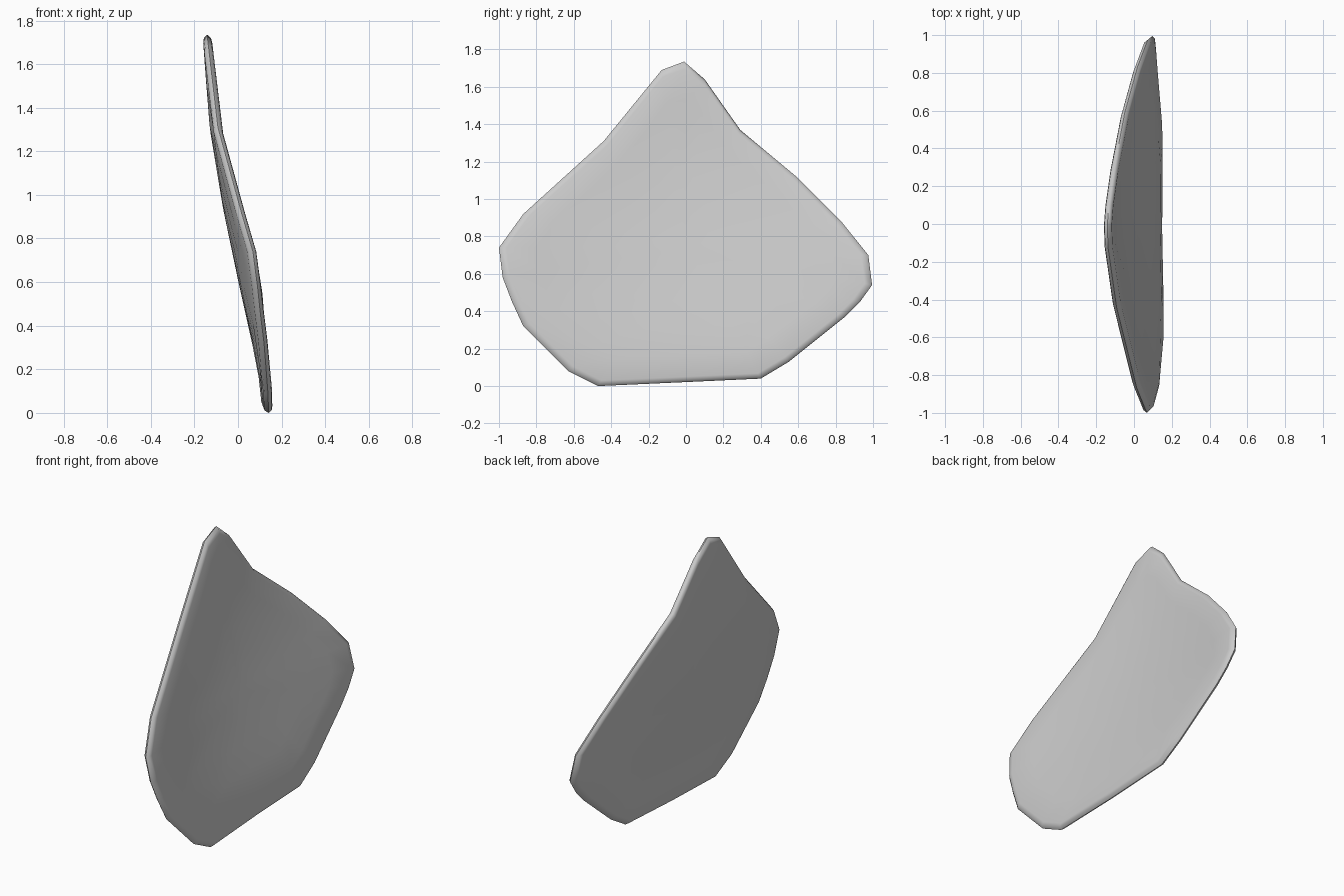
import bpy, bmesh, math

cube = bpy.data.objects.get("Cube")
if cube:
    bpy.data.objects.remove(cube, do_unlink=True)

# Outline of the plate as (y, z), counter-clockwise from the lower front corner
OUTLINE = [(-.47, 0), (-.03, .02), (.4, .04), (.55, .13), (.85, .37), (.93, .45),
           (.995, .54), (.975, .7), (.83, .88), (.59, 1.12), (.29, 1.37), (.1, 1.64),
           (-.01, 1.735), (-.13, 1.69), (-.44, 1.31), (-.87, .92), (-1, .74),
           (-.98, .58), (-.93, .45), (-.87, .32), (-.63, .08)]
CENTRE = (0, .75)

# Lean of the centre line and strength of the sideways curl, by height
LEAN = [(0, .133), (.2, .113), (.6, .024), (.93, -.045), (1.3, -.107), (1.74, -.142)]
CURL = [(0, .03), (.35, .045), (.7, .073), (1.1, .08), (1.74, .08)]


def sample(table, z):
    z = max(table[0][0], min(z, table[-1][0]))
    for (a, u), (b, v) in zip(table, table[1:]):
        if z <= b:
            return u + (v - u) * (z - a) / (b - a)


def point(p, scale, offset):
    y = CENTRE[0] + (p[0] - CENTRE[0]) * scale
    z = CENTRE[1] + (p[1] - CENTRE[1]) * scale
    return (sample(LEAN, z) + sample(CURL, z) * y * y + offset, y, z)


# Rings from the back face, around the rounded rim, to the front face
half = [(.2, .022), (.4, .022), (.6, .022), (.8, .022), (.96, .021), (.985, .016)]
rings = [(s, -t) for s, t in half] + [(1, 0)] + [(s, t) for s, t in reversed(half)]

bm = bmesh.new()
loops = [[bm.verts.new(point(p, s, t)) for p in OUTLINE] for s, t in rings]
n = len(OUTLINE)
for low, high in zip(loops, loops[1:]):
    for i in range(n):
        j = (i + 1) % n
        bm.faces.new((low[i], low[j], high[j], high[i]))

# Close both faces with a fan
for loop, side in ((loops[0], -1), (loops[-1], 1)):
    hub = bm.verts.new(point(CENTRE, 1, side * .022))
    for i in range(n):
        bm.faces.new((loop[i], loop[(i + 1) % n], hub))
bmesh.ops.recalc_face_normals(bm, faces=bm.faces)

mesh = bpy.data.meshes.new("curved_plate")
bm.to_mesh(mesh)
bm.free()
plate = bpy.data.objects.new("curved_plate", mesh)
bpy.context.collection.objects.link(plate)

# Plain grey finish
grey = bpy.data.materials.new("light_grey")
grey.use_nodes = True
colour = (.6, .6, .6, 1)
grey.diffuse_color = colour
grey.node_tree.nodes["Principled BSDF"].inputs["Base Color"].default_value = colour
mesh.materials.append(grey)

bpy.ops.object.select_all(action="DESELECT")
plate.select_set(True)
bpy.context.view_layer.objects.active = plate
bpy.ops.object.shade_smooth_by_angle(angle=math.radians(60))
